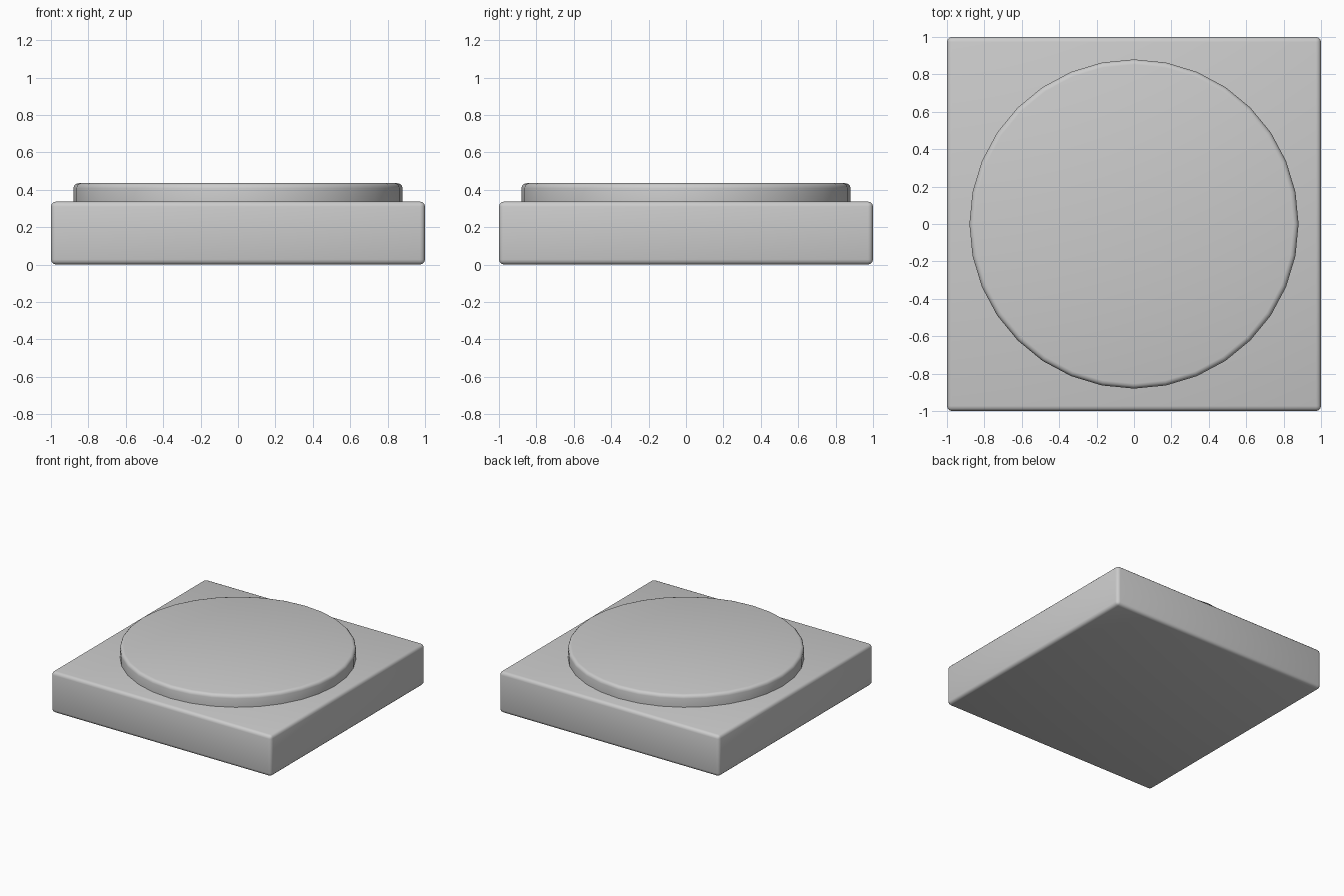
import bpy

if "Cube" in bpy.data.objects:
    bpy.data.objects.remove(bpy.data.objects["Cube"])


def finish(obj, name, width):
    """Name the part, round its edges and smooth it."""
    obj.name = name
    bpy.ops.object.transform_apply(location=False, rotation=True, scale=True)
    bevel = obj.modifiers.new("rounded_edges", 'BEVEL')
    bevel.width = width
    bevel.segments = 3
    bevel.limit_method = 'ANGLE'
    bevel.angle_limit = 0.7
    bpy.ops.object.modifier_apply(modifier=bevel.name)
    bpy.ops.object.shade_smooth_by_angle(angle=0.7)


# Square base slab
BASE_TOP = 0.337
bpy.ops.mesh.primitive_cube_add(size=2, location=(0, 0, BASE_TOP / 2))
base = bpy.context.object
base.scale = (1, 1, BASE_TOP / 2)
finish(base, "square_base", 0.027)

# Raised round disc, its lower part sunk into the base
DISC_TOP, DISC_BOTTOM = 0.435, 0.24
bpy.ops.mesh.primitive_cylinder_add(
    vertices=32, radius=0.88, depth=DISC_TOP - DISC_BOTTOM,
    location=(0, 0, (DISC_TOP + DISC_BOTTOM) / 2))
finish(bpy.context.object, "round_disc", 0.027)
